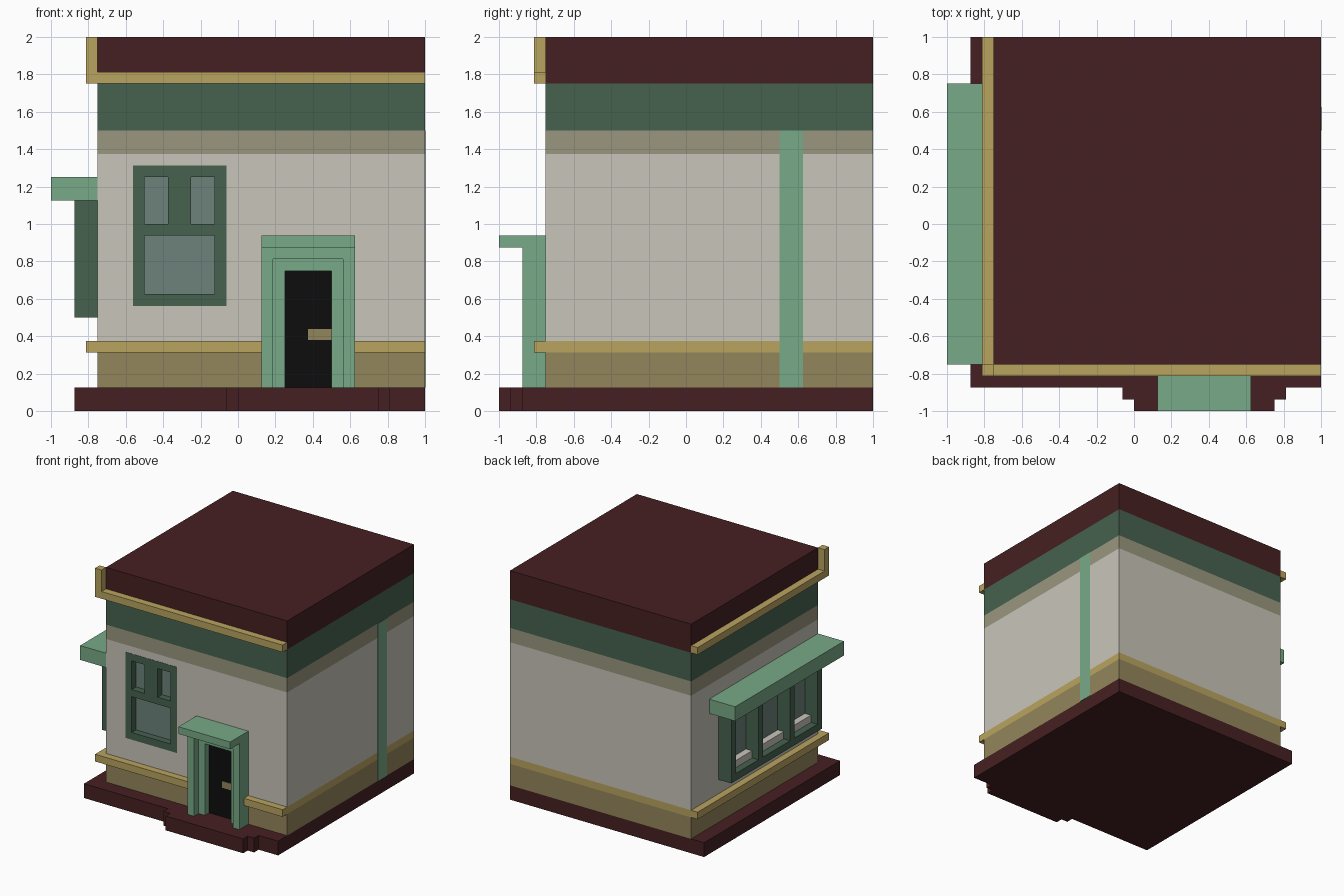
import bpy, bmesh

if "Cube" in bpy.data.objects:
    bpy.data.objects.remove(bpy.data.objects["Cube"])


def material(name, rgb):
    lin = [((c / 255 + 0.055) / 1.055) ** 2.4 if c > 10 else c / 255 / 12.92 for c in rgb]
    m = bpy.data.materials.new(name)
    m.diffuse_color = (*lin, 1)
    m.use_nodes = True
    m.node_tree.nodes["Principled BSDF"].inputs["Base Color"].default_value = m.diffuse_color
    return m


MAROON = material("maroon", (70, 32, 34))
CREAM = material("cream", (201, 197, 186))
GREEN = material("dark green", (70, 98, 79))
MINT = material("light green", (120, 170, 135))
OLIVE = material("olive", (148, 134, 92))
TAN = material("tan", (186, 164, 96))
GREY = material("grey olive", (154, 151, 127))
GLASS = material("glass", (108, 130, 122))
BLACK = material("black", (13, 13, 13))


def add_box(bm, x0, x1, y0, y1, z0, z1):
    verts = bmesh.ops.create_cube(bm, size=1)["verts"]
    for v in verts:
        v.co = (x1 if v.co.x > 0 else x0, y1 if v.co.y > 0 else y0, z1 if v.co.z > 0 else z0)


def finish(name, bm, *mats):
    me = bpy.data.meshes.new(name)
    bm.to_mesh(me)
    bm.free()
    for m in mats:
        me.materials.append(m)
    ob = bpy.data.objects.new(name, me)
    bpy.context.collection.objects.link(ob)
    return ob


def boxes(name, mat, *dims):
    bm = bmesh.new()
    for d in dims:
        add_box(bm, *d)
    return finish(name, bm, mat)


# Body: one box sliced into horizontal colour bands
levels = [0.3125, 0.375, 1.375, 1.5, 1.75]
bm = bmesh.new()
add_box(bm, -0.75, 1, -0.75, 1, 0.125, 2)
for z in levels:
    bmesh.ops.bisect_plane(bm, geom=bm.verts[:] + bm.edges[:] + bm.faces[:],
                           plane_co=(0, 0, z), plane_no=(0, 0, 1))
for f in bm.faces:
    f.material_index = sum(f.calc_center_median().z > z for z in levels)
body = finish("body", bm, OLIVE, TAN, CREAM, GREY, GREEN, MAROON)

# Window recess in the front wall
cutter = boxes("window_cutter", CREAM, (-0.5625, -0.0625, -0.9, -0.6875, 0.5625, 1.3125))
cutter.hide_render = True
mod = body.modifiers.new("recess", "BOOLEAN")
mod.operation = "DIFFERENCE"
mod.solver = "EXACT"
mod.object = cutter
bpy.context.view_layer.objects.active = body
bpy.ops.object.modifier_apply(modifier=mod.name)
bpy.data.objects.remove(cutter)

# Plinth with stepped doorstep
boxes("plinth", MAROON, (-0.875, 1, -0.875, 1, 0, 0.125))
boxes("doorstep", MAROON,
      (-0.0625, 0.8125, -0.9375, -0.875, 0, 0.125),
      (0, 0.75, -1, -0.9375, 0, 0.125))

# Projecting trims on front and left, with a corner post at the roof
boxes("lower_trim", TAN,
      (-0.8125, 0.125, -0.8125, -0.75, 0.3125, 0.375),
      (0.625, 1, -0.8125, -0.75, 0.3125, 0.375),
      (-0.8125, -0.75, -0.75, 1, 0.3125, 0.375))
boxes("cornice", TAN,
      (-0.8125, 1, -0.8125, -0.75, 1.75, 1.8125),
      (-0.8125, -0.75, -0.75, 1, 1.75, 1.8125),
      (-0.8125, -0.75, -0.8125, -0.75, 1.8125, 2))

# Front window
fy = (-0.752, -0.6875)
boxes("front_window_frame", GREEN,
      (-0.5625, -0.5, *fy, 0.5625, 1.3125),
      (-0.125, -0.0625, *fy, 0.5625, 1.3125),
      (-0.375, -0.25, *fy, 1, 1.25),
      *[(-0.5, -0.125, *fy, a, b) for a, b in ((0.5625, 0.625), (0.9375, 1), (1.25, 1.3125))])
boxes("front_window_glass", GLASS, (-0.5, -0.125, -0.692, -0.6875, 0.625, 1.25))

# Doorway: stepped frame, canopy, door and handle
for name, inset, y, top in (("outer_door_frame", 0, -0.875, 0.875), ("inner_door_frame", 0.0625, -0.8125, 0.8125)):
    a, b = 0.125 + inset, 0.625 - inset
    boxes(name, MINT,
          (a, a + 0.0625, y, -0.75, 0.125, top),
          (b - 0.0625, b, y, -0.75, 0.125, top),
          (a + 0.0625, b - 0.0625, y, -0.75, top - 0.0625, top))
boxes("door_canopy", MINT, (0.125, 0.625, -1, -0.75, 0.875, 0.9375))
boxes("door", BLACK, (0.25, 0.5, -0.754, -0.75, 0.125, 0.75))
boxes("door_handle", OLIVE, (0.375, 0.5, -0.758, -0.754, 0.38, 0.4375))

# Bay window on the left: frame, glass, ledges and awning
posts = [(0.5625, 0.625), (0.1875, 0.25), (-0.25, -0.1875), (-0.625, -0.5625)]
boxes("bay_frame", GREEN,
      (-0.875, -0.75, -0.625, 0.625, 0.5, 0.5625),
      (-0.875, -0.75, -0.625, 0.625, 1.0625, 1.125),
      *[(-0.875, -0.75, a, b, 0.5625, 1.0625) for a, b in posts])
gaps = [(posts[i + 1][1], posts[i][0]) for i in range(3)]
boxes("bay_glass", GLASS, *[(-0.754, -0.75, a, b, 0.5625, 1.0625) for a, b in gaps])
boxes("bay_ledges", CREAM, *[(-0.8125, -0.754, a, b, 0.5625, 0.625) for a, b in gaps])
boxes("bay_awning", MINT, (-1, -0.75, -0.75, 0.75, 1.125, 1.25))

# Painted drainpipe on the right wall
boxes("drainpipe", MINT, (1, 1.003, 0.5, 0.625, 0.125, 1.5))
